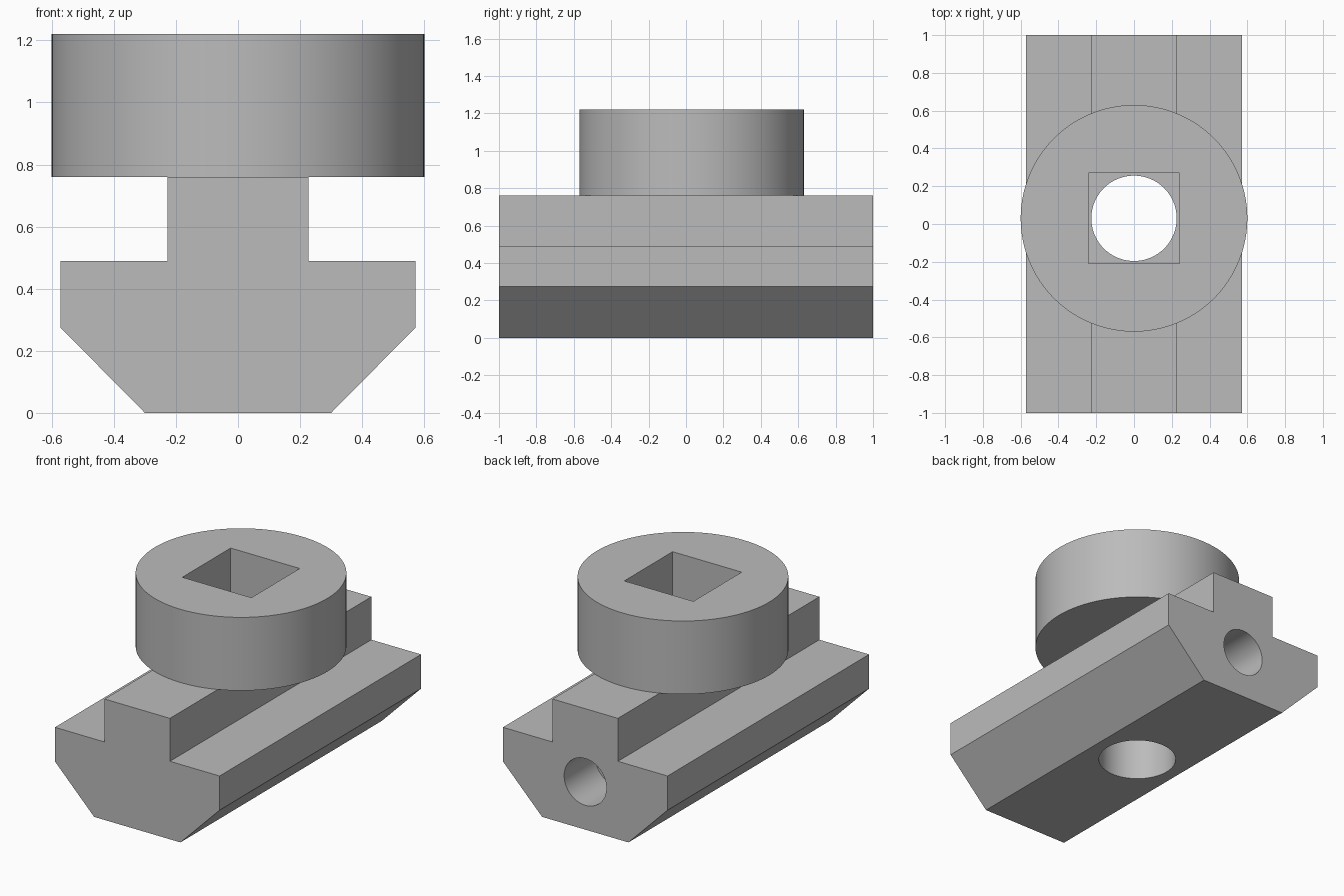
import bpy
import bmesh
from math import pi
from mathutils import Matrix, Vector

cube = bpy.data.objects.get("Cube")
if cube:
    bpy.data.objects.remove(cube, do_unlink=True)

AXIS_Y = 0.03      # the head and bore sit slightly off centre
NECK_TOP = 0.76
HEAD_TOP = 1.22

grey = bpy.data.materials.new("plain grey")
grey.use_nodes = True
colour = (0.5, 0.5, 0.5, 1)
grey.diffuse_color = colour
grey.node_tree.nodes["Principled BSDF"].inputs["Base Color"].default_value = colour


def finish(name, bm):
    bmesh.ops.recalc_face_normals(bm, faces=bm.faces[:])
    mesh = bpy.data.meshes.new(name)
    bm.to_mesh(mesh)
    bm.free()
    obj = bpy.data.objects.new(name, mesh)
    bpy.context.collection.objects.link(obj)
    mesh.materials.append(grey)
    return obj


def cylinder(name, radius, start, end, segments=96):
    """Cylinder between two points."""
    a, b = Vector(start), Vector(end)
    turn = (b - a).to_track_quat('Z', 'Y').to_matrix().to_4x4()
    bm = bmesh.new()
    bmesh.ops.create_cone(bm, cap_ends=True, segments=segments, radius1=radius,
                          radius2=radius, depth=(b - a).length,
                          matrix=Matrix.Translation((a + b) / 2) @ turn)
    return finish(name, bm)


def cut(obj, cutters):
    """Subtract the cutters, then shade the curved walls smooth."""
    bpy.ops.object.select_all(action='DESELECT')
    obj.select_set(True)
    bpy.context.view_layer.objects.active = obj
    for cutter in cutters:
        cutter.hide_render = True
        mod = obj.modifiers.new("cut", 'BOOLEAN')
        mod.operation = 'DIFFERENCE'
        mod.solver = 'EXACT'
        mod.object = cutter
        bpy.ops.object.modifier_apply(modifier=mod.name)
    bpy.ops.object.shade_smooth_by_angle(angle=pi / 6)


# Rail: half profile mirrored and extruded along y
half = [(0.30, 0), (0.572, 0.275), (0.572, 0.49), (0.227, 0.49), (0.227, NECK_TOP)]
outline = half + [(-x, z) for x, z in reversed(half)]
bm = bmesh.new()
face = bm.faces.new([bm.verts.new((x, -1, z)) for x, z in outline])
side = bmesh.ops.extrude_face_region(bm, geom=[face])
bmesh.ops.translate(bm, vec=(0, 2, 0),
                    verts=[v for v in side["geom"] if isinstance(v, bmesh.types.BMVert)])
rail = finish("slot_rail", bm)

# Round head on the neck
head = cylinder("round_head", 0.6, (0, AXIS_Y, NECK_TOP), (0, AXIS_Y, HEAD_TOP), 128)

# Cutters: vertical bore, square socket, blind hole in the back end
bore = cylinder("bore_cutter", 0.226, (0, AXIS_Y, -0.5), (0, AXIS_Y, 1.5))
end_hole = cylinder("end_hole_cutter", 0.147, (0, 0.69, 0.30), (0, 1.2, 0.30), 64)
bm = bmesh.new()
bmesh.ops.create_cube(bm, size=1, matrix=Matrix.Translation((0, AXIS_Y, 1.15))
                      @ Matrix.Diagonal((0.48, 0.48, 0.64, 1)))
socket = finish("socket_cutter", bm)

cut(rail, [bore, end_hole])
cut(head, [bore, socket])
for cutter in (bore, end_hole, socket):
    bpy.data.objects.remove(cutter, do_unlink=True)
